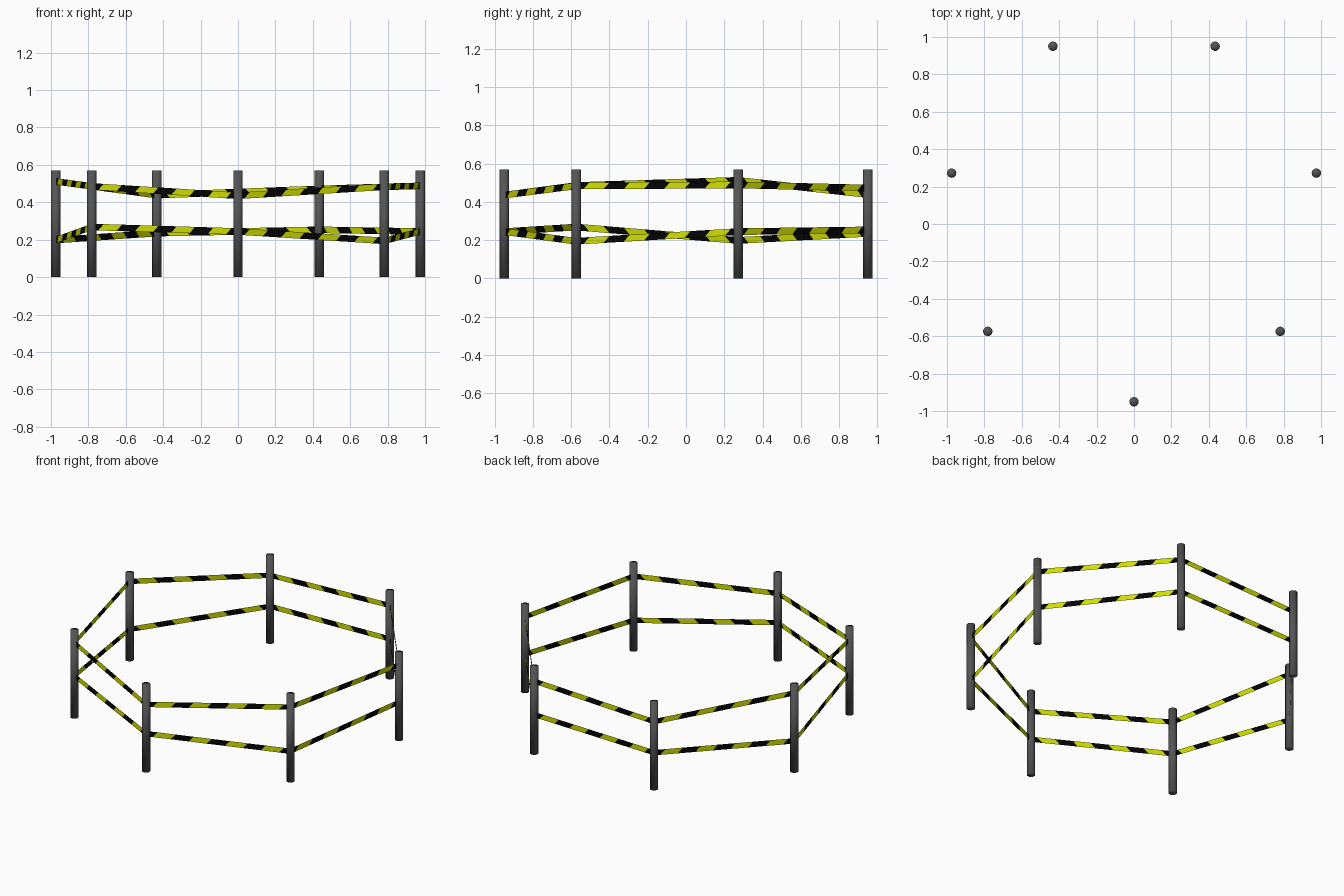
import bpy, math
from mathutils import Vector

cube = bpy.data.objects.get("Cube")
if cube:
    bpy.data.objects.remove(cube, do_unlink=True)


def material(name, rgb):
    mat = bpy.data.materials.new(name)
    mat.use_nodes = True
    mat.diffuse_color = (*rgb, 1)
    bsdf = mat.node_tree.nodes["Principled BSDF"]
    bsdf.inputs["Base Color"].default_value = (*rgb, 1)
    bsdf.inputs["Roughness"].default_value = 0.6
    return mat


grey = material("post_grey", (0.09, 0.09, 0.09))
black = material("tape_black", (0.001, 0.001, 0.001))
yellow = material("tape_yellow", (0.63, 0.73, 0.0))

POSTS = 7
POST_RADIUS, POST_HEIGHT = 0.025, 0.57
TAPE_WIDTH, STRIPES, SLANT = 0.035, 8, 0.016

# Tape heights at each post, counter-clockwise from the front post
UPPER = [0.435, 0.483, 0.488, 0.472, 0.438, 0.512, 0.485]
LOWER = [0.244, 0.194, 0.244, 0.253, 0.235, 0.198, 0.268]

# Post centres on a regular ring, shifted so that the ring is centred in y
shift = (1 - math.cos(math.pi / POSTS)) / 2
centres = []
for i in range(POSTS):
    a = math.tau * i / POSTS
    centres.append(Vector((math.sin(a), shift - math.cos(a), 0)))

# Round posts with soft shading
for i, c in enumerate(centres):
    bpy.ops.mesh.primitive_cylinder_add(
        vertices=24, radius=POST_RADIUS, depth=POST_HEIGHT,
        location=c + Vector((0, 0, POST_HEIGHT / 2)))
    post = bpy.context.object
    post.name = f"post_{i + 1}"
    post.data.materials.append(grey)
    bpy.ops.object.shade_smooth()


def tape(name, start, end):
    """Flat upright ribbon of slanted stripes, with half a black one at each end."""
    cuts = [0] + [(k + 0.5) / STRIPES for k in range(STRIPES)] + [1]
    half = Vector((0, 0, TAPE_WIDTH / 2))
    along = (end - start).normalized()
    verts = []
    for t in cuts:
        p = start.lerp(end, t)
        lean = along * (SLANT if 0 < t < 1 else 0)
        verts += [p - half - lean, p + half + lean]
    faces = [(b, b + 2, b + 3, b + 1) for b in range(0, len(verts) - 2, 2)]
    mesh = bpy.data.meshes.new(name)
    mesh.from_pydata(verts, [], faces)
    mesh.materials.append(black)
    mesh.materials.append(yellow)
    for k, poly in enumerate(mesh.polygons):
        poly.material_index = k % 2
    bpy.context.collection.objects.link(bpy.data.objects.new(name, mesh))


# Two runs of tape strung from post to post
for label, heights in (("upper", UPPER), ("lower", LOWER)):
    for i in range(POSTS):
        j = (i + 1) % POSTS
        tape(f"{label}_tape_{i + 1}",
             centres[i] + Vector((0, 0, heights[i])),
             centres[j] + Vector((0, 0, heights[j])))
